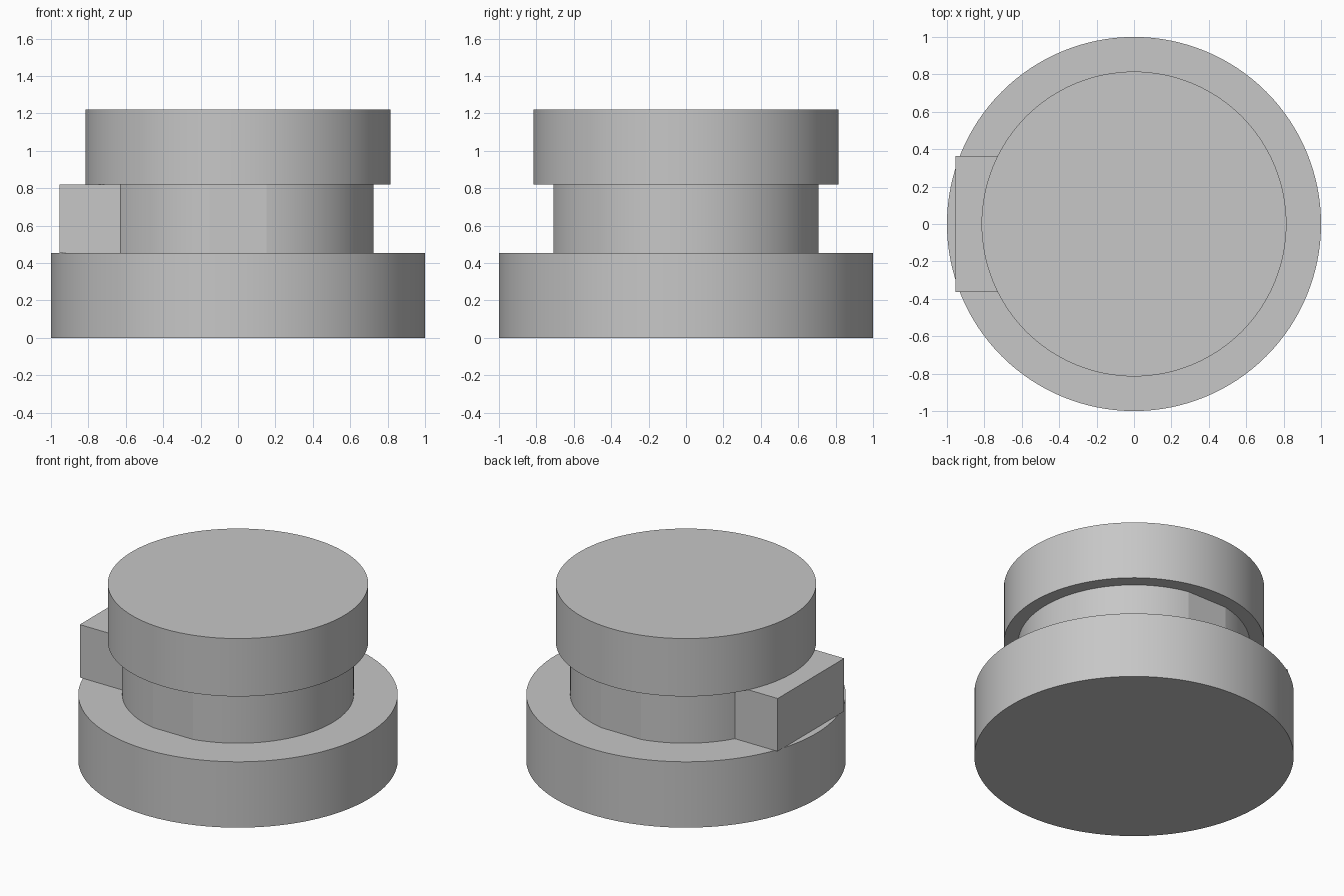
import bpy, bmesh, math

cube = bpy.data.objects.get("Cube")
if cube:
    bpy.data.objects.remove(cube, do_unlink=True)

SEGMENTS = 128

grey = bpy.data.materials.new("plain_grey")
grey.use_nodes = True
grey.diffuse_color = (0.57, 0.57, 0.57, 1)
grey.node_tree.nodes["Principled BSDF"].inputs["Base Color"].default_value = grey.diffuse_color


def extrude_outline(name, outline, bottom, top):
    """Raise a closed outline into a solid, smooth round the curve and sharp elsewhere."""
    bm = bmesh.new()
    base = bm.faces.new([bm.verts.new((x, y, bottom)) for x, y in outline])
    raised = bmesh.ops.extrude_face_region(bm, geom=[base], use_keep_orig=True)
    verts = [v for v in raised["geom"] if isinstance(v, bmesh.types.BMVert)]
    bmesh.ops.translate(bm, verts=verts, vec=(0, 0, top - bottom))
    bmesh.ops.recalc_face_normals(bm, faces=bm.faces)
    for face in bm.faces:
        face.smooth = True
    for edge in bm.edges:
        edge.smooth = edge.calc_face_angle(0) < math.radians(5)
    mesh = bpy.data.meshes.new(name)
    bm.to_mesh(mesh)
    bm.free()
    mesh.materials.append(grey)
    obj = bpy.data.objects.new(name, mesh)
    bpy.context.collection.objects.link(obj)
    return obj


def arc(radius, start, end, steps):
    angles = [start + (end - start) * i / steps for i in range(steps + 1)]
    return [(radius * math.cos(a), radius * math.sin(a)) for a in angles]


def circle(radius):
    return arc(radius, 0, math.tau, SEGMENTS)[:-1]


# Wide base and overhanging cap
extrude_outline("base_disc", circle(1.0), 0, 0.455)
extrude_outline("cap_disc", circle(0.815), 0.82, 1.22)

# Neck: round with a flat at front and back, and a square block on the -x side
neck_r, flat_y, block_y, block_x = 0.725, 0.709, 0.363, -0.955
flat = math.asin(flat_y / neck_r)
block = math.pi - math.asin(block_y / neck_r)
half = (arc(neck_r, 0, flat, 32) + arc(neck_r, math.pi - flat, block, 20)
        + [(block_x, block_y)])
mirrored = [(x, -y) for x, y in reversed(half[1:])]
extrude_outline("neck_with_side_block", half + mirrored, 0.455, 0.82)
